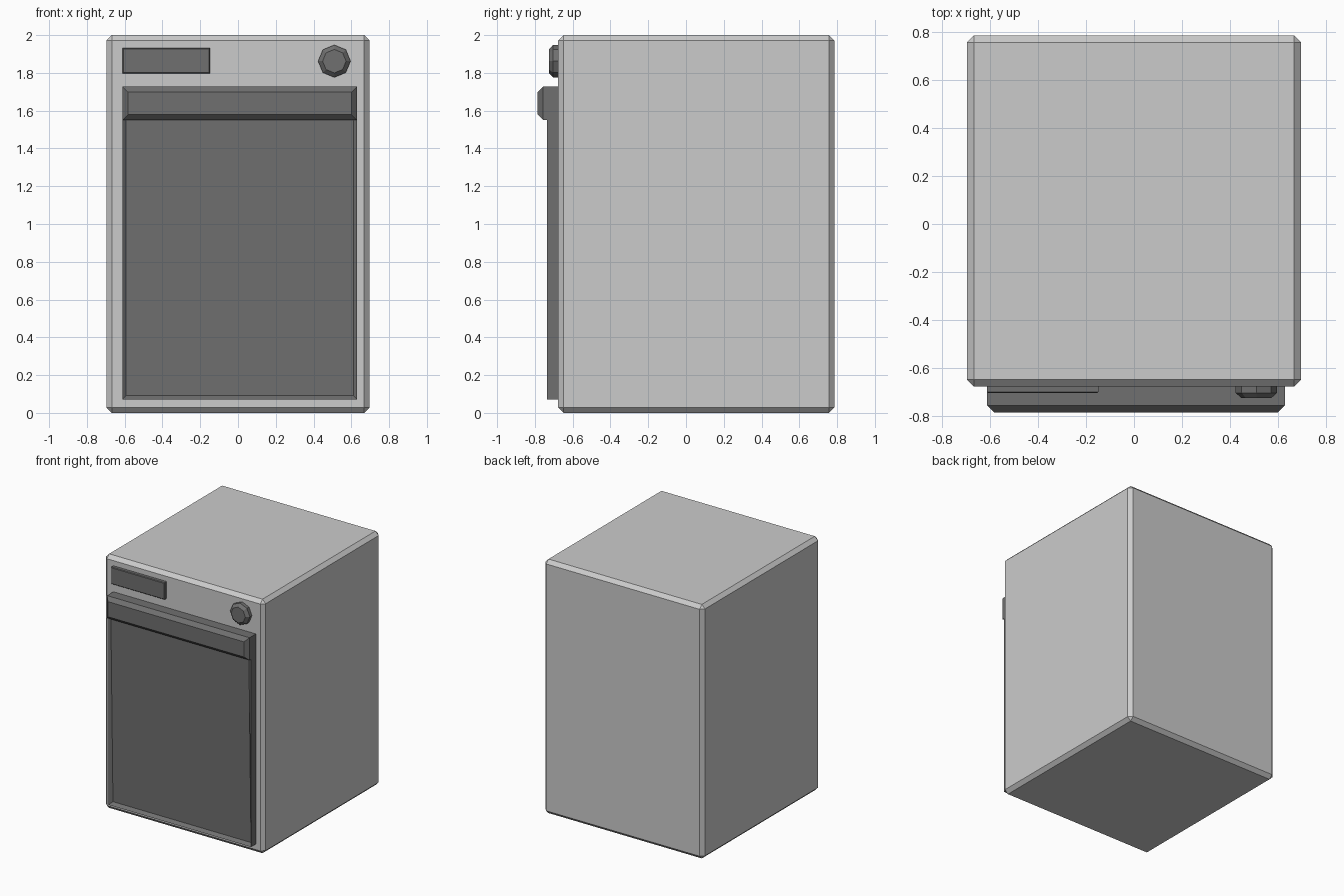
import bpy, bmesh, math

if "Cube" in bpy.data.objects:
    bpy.data.objects.remove(bpy.data.objects["Cube"])

FRONT = -0.677  # y of the cabinet front

dark = bpy.data.materials.new("dark_grey")
dark.diffuse_color = (0.16, 0.16, 0.16, 1)
dark.use_nodes = True
dark.node_tree.nodes["Principled BSDF"].inputs["Base Color"].default_value = dark.diffuse_color


def make_object(name, bm, mat=None):
    bmesh.ops.recalc_face_normals(bm, faces=bm.faces)
    me = bpy.data.meshes.new(name)
    bm.to_mesh(me)
    bm.free()
    ob = bpy.data.objects.new(name, me)
    bpy.context.collection.objects.link(ob)
    if mat:
        me.materials.append(mat)
    return ob


def box(x, y, z):
    bm = bmesh.new()
    bmesh.ops.create_cube(bm, size=1)
    for v in bm.verts:
        for i, (lo, hi) in enumerate((x, y, z)):
            v.co[i] = lo if v.co[i] < 0 else hi
    return bm


def bevel(bm, edges, width):
    bmesh.ops.bevel(bm, geom=edges, offset=width, segments=1,
                    profile=0.5, affect='EDGES')


def front_edges(bm):
    y = min(v.co.y for v in bm.verts)
    return [e for e in bm.edges if all(abs(v.co.y - y) < 1e-4 for v in e.verts)]


# cabinet with chamfered edges
bm = box((-0.696, 0.696), (FRONT, 0.785), (0, 2))
bevel(bm, bm.edges[:], 0.028)
make_object("cabinet", bm)

# door: front face inset, with side chamfers that deepen towards the bottom
bm = box((-0.612, 0.63), (-0.737, FRONT + 0.01), (0.072, 1.56))
front = min(bm.faces, key=lambda f: f.calc_center_median().y)
outer = list(front.verts)
bmesh.ops.inset_region(bm, faces=[front], thickness=0.028)
for v in front.verts:
    v.co.y = -0.738
    if v.co.z > 1:
        v.co.z = 1.56
for v in outer:
    v.co.y = -0.736 if v.co.z > 1 else -0.71
make_object("door", bm, dark)

# full-width handle bar above the door
bm = box((-0.612, 0.63), (-0.785, FRONT + 0.01), (1.55, 1.727))
bevel(bm, front_edges(bm), 0.029)
make_object("door_handle", bm, dark)

# display panel
bm = box((-0.612, -0.148), (-0.705, FRONT + 0.01), (1.798, 1.932))
bevel(bm, front_edges(bm), 0.005)
make_object("display_panel", bm, dark)

# eight-sided control knob
bm = bmesh.new()
bmesh.ops.create_cone(bm, cap_ends=True, segments=8, radius1=0.086,
                      radius2=0.086, depth=0.06)
knob_rim = [e for e in bm.edges if all(v.co.z > 0 for v in e.verts)]
bevel(bm, knob_rim, 0.022)
knob = make_object("control_knob", bm, dark)
knob.rotation_euler = (math.radians(90), 0, 0)
knob.location = (0.51, -0.696, 1.862)
